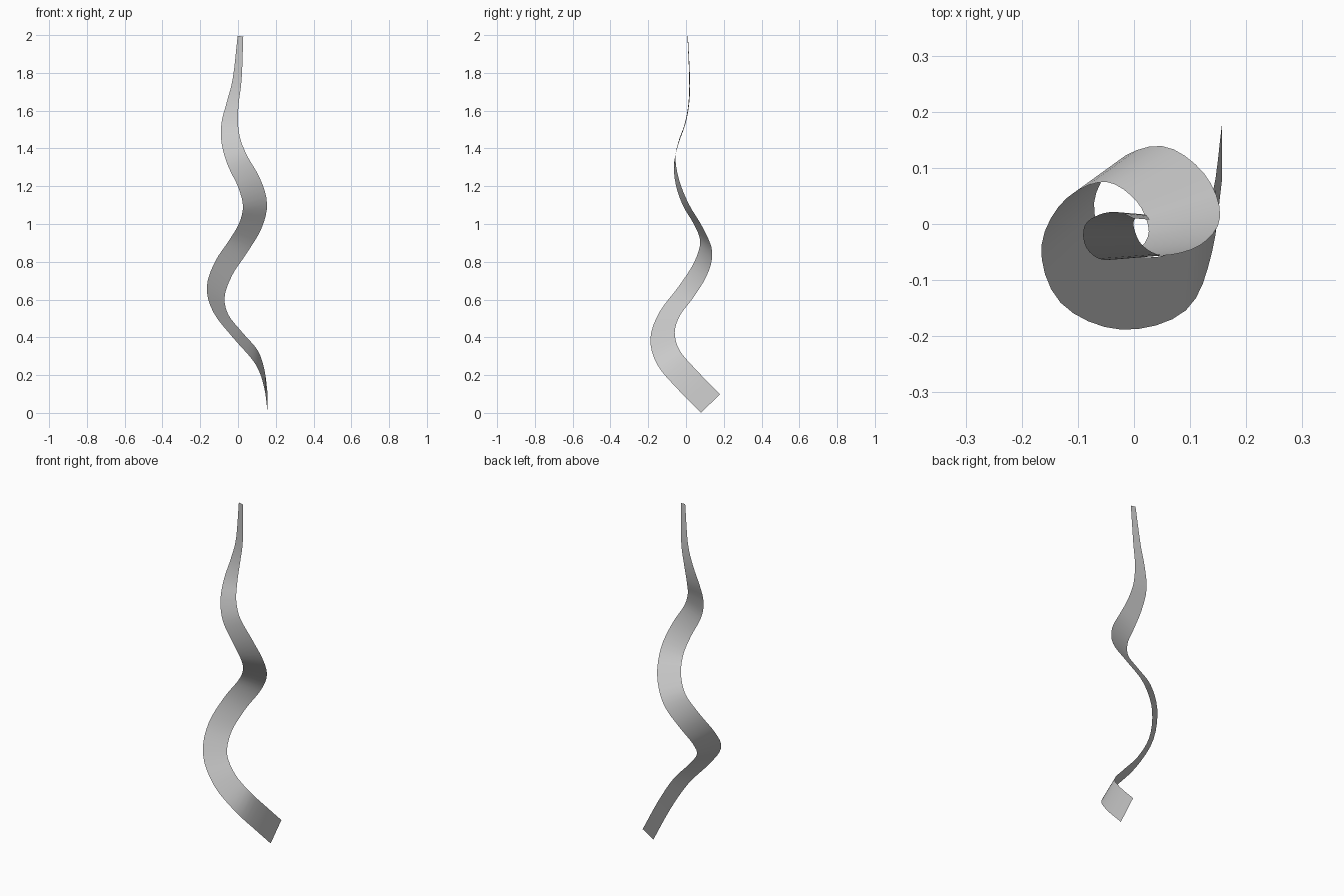
import bpy, bmesh
from mathutils import Vector

if "Cube" in bpy.data.objects:
    bpy.data.objects.remove(bpy.data.objects["Cube"])

# Centre line of the spiral (x, y, z, ribbon width)
KEYS = [
    (.157, .130, .050, .141), (.139, .000, .182, .141), (.098, -.094, .295, .141),
    (.000, -.124, .410, .140), (-.090, -.086, .525, .137), (-.118, .000, .640, .135),
    (-.076, .078, .765, .133), (.000, .107, .880, .132), (.065, .065, .990, .132),
    (.090, .000, 1.10, .131), (.060, -.044, 1.215, .125), (.000, -.060, 1.33, .115),
    (-.035, -.040, 1.43, .103), (-.044, -.005, 1.53, .088), (-.028, .015, 1.64, .064),
    (-.004, .019, 1.77, .047), (.013, .009, 1.994, .030)]
STEPS = 4


def spline(keys, steps):
    """Smooth curve through all keys, ends extended in a straight line."""
    k = [Vector(p) for p in keys]
    k = [2 * k[0] - k[1]] + k + [2 * k[-1] - k[-2]]
    out = []
    for a, b, c, d in zip(k, k[1:], k[2:], k[3:]):
        for i in range(steps):
            t = i / steps
            out.append((2 * b + (c - a) * t + (2 * a - 5 * b + 4 * c - d) * t ** 2
                        + (3 * b - a - 3 * c + d) * t ** 3) / 2)
    return out + [k[-2]]


samples = spline(KEYS, STEPS)
centres = [s.to_3d() for s in samples]
n = len(centres)

# Flat ribbon: carry the cross direction along with minimal twist
bm = bmesh.new()
across = Vector((0, 1, 1)).normalized()
previous = None
pair = None
for i, c in enumerate(centres):
    tangent = (centres[min(i + 1, n - 1)] - centres[max(i - 1, 0)]).normalized()
    if previous is not None:
        across = previous.rotation_difference(tangent) @ across
    across = (across - tangent * across.dot(tangent)).normalized()
    half = across * samples[i][3] / 2
    new = (bm.verts.new(c - half), bm.verts.new(c + half))
    if pair:
        bm.faces.new((pair[0], pair[1], new[1], new[0])).smooth = True
    pair, previous = new, tangent

mesh = bpy.data.meshes.new("spiral_ribbon")
bm.to_mesh(mesh)
bm.free()
ribbon = bpy.data.objects.new("spiral_ribbon", mesh)
bpy.context.collection.objects.link(ribbon)
